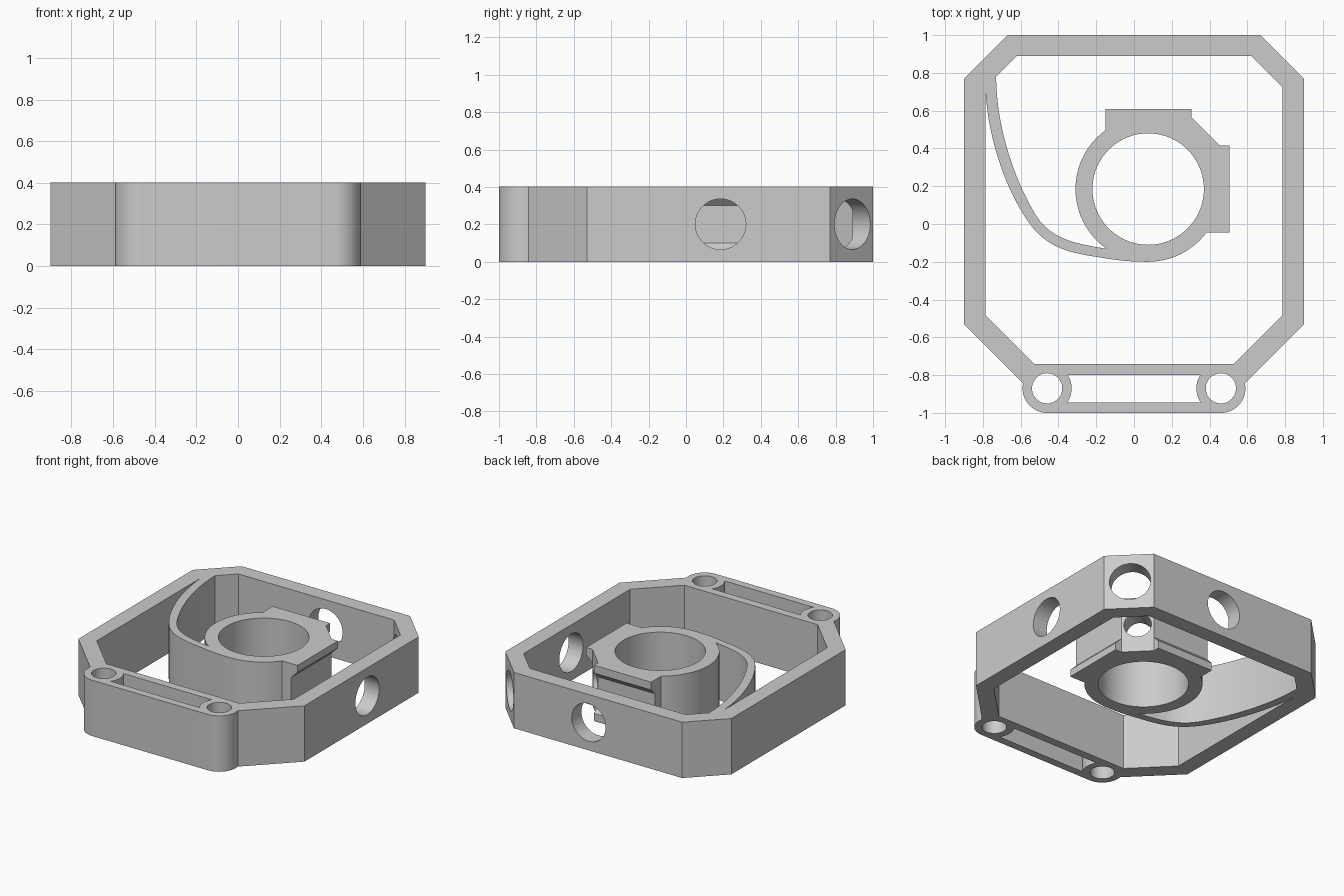
import bpy, bmesh, math
from mathutils import Vector
from mathutils.geometry import interpolate_bezier

cube = bpy.data.objects.get("Cube")
if cube:
    bpy.data.objects.remove(cube, do_unlink=True)

H = 0.402                      # height of every part
MID = H / 2
HUB = Vector((0.075, 0.185, MID))
BOSS = (0.46, -0.87)           # mounting boss centre on the +x side
BOSS_R = 0.13

grey = bpy.data.materials.new("plain_grey")
grey.use_nodes = True
colour = (0.6, 0.6, 0.6, 1)
grey.diffuse_color = colour
grey.node_tree.nodes["Principled BSDF"].inputs["Base Color"].default_value = colour


def prism(name, outline, z0=0.0, z1=H):
    """Upright solid from a plan outline."""
    bm = bmesh.new()
    face = bm.faces.new([bm.verts.new((x, y, z0)) for x, y in outline])
    top = bmesh.ops.extrude_face_region(bm, geom=[face])["geom"]
    moved = [v for v in top if isinstance(v, bmesh.types.BMVert)]
    bmesh.ops.translate(bm, vec=(0, 0, z1 - z0), verts=moved)
    bmesh.ops.recalc_face_normals(bm, faces=bm.faces)
    mesh = bpy.data.meshes.new(name)
    bm.to_mesh(mesh)
    bm.free()
    mesh.materials.append(grey)
    ob = bpy.data.objects.new(name, mesh)
    bpy.context.collection.objects.link(ob)
    return ob


def arc(cx, cy, r, a0, a1, n):
    angles = [math.radians(a0 + (a1 - a0) * i / n) for i in range(n + 1)]
    return [(cx + r * math.cos(a), cy + r * math.sin(a)) for a in angles]


def circle(cx, cy, r, n=64):
    return arc(cx, cy, r, 0, 360, n)[:-1]


def mirrored(half):
    """Close an outline given by its +x half, listed back to front."""
    return half + [(-x, y) for x, y in reversed(half)]


def bore(name, radius, start, end, axis_angle):
    """Level round cutter leaving the hub centre at an angle."""
    ob = prism(name, circle(0, 0, radius, 48), start, end)
    ob.rotation_euler = (0, math.pi / 2, math.radians(axis_angle))
    ob.location = HUB
    return ob


def boolean(target, other, operation="DIFFERENCE"):
    bpy.context.view_layer.update()
    mod = target.modifiers.new(operation.title(), "BOOLEAN")
    mod.operation, mod.object, mod.solver = operation, other, "EXACT"
    bpy.context.view_layer.objects.active = target
    bpy.ops.object.modifier_apply(modifier=mod.name)
    bpy.data.objects.remove(other, do_unlink=True)


def smooth(ob):
    bpy.ops.object.select_all(action="DESELECT")
    ob.select_set(True)
    bpy.context.view_layer.objects.active = ob
    bpy.ops.object.shade_smooth_by_angle(angle=math.radians(25))


# Outer frame with rounded mounting bosses at the front
frame = prism("outer_frame", mirrored(
    [(0.67, 1), (0.9, 0.77), (0.9, -0.53), (0.588, -0.842)]
    + arc(*BOSS, BOSS_R, 0, -90, 16)))
boolean(frame, prism("cavity", mirrored(
    [(0.62, 0.89), (0.785, 0.725), (0.785, -0.485), (0.53, -0.74)]), -0.1, H + 0.1))

# Slot between the bosses, with ends following the boss radius
boolean(frame, prism("slot", mirrored(
    arc(*BOSS, BOSS_R, 147, 215, 12)), -0.1, H + 0.1))
for side in (-1, 1):
    boolean(frame, prism("boss_hole", circle(side * BOSS[0], BOSS[1], 0.08, 48),
                         -0.1, H + 0.1))

# Access holes: side wall, back corner and back wall
for angle in (0, 45, 90):
    boolean(frame, bore("access_hole", 0.135, 0.6, 1.4, angle))
smooth(frame)

# Hub ring with two flanges and a bevelled corner between them
hub = prism("hub", circle(HUB.x, HUB.y, 0.385, 96))
boolean(hub, prism("flanges", [
    (-0.15, 0.185), (-0.15, 0.61), (0.305, 0.61), (0.305, 0.565), (0.455, 0.415),
    (0.505, 0.415), (0.505, -0.045), (0.075, -0.045)]), "UNION")

# Flared groove along each flange
groove = [(0.38, -0.1), (0.38, 0.1), (0.48, 0.2), (0.48, -0.2)]
for angle in (0, 90):
    cutter = prism("groove", groove, -0.4, 0.4)
    cutter.rotation_euler = (math.pi / 2, 0, math.radians(angle))
    cutter.location = HUB
    boolean(hub, cutter)

# Central bore and the small corner hole reaching it
boolean(hub, prism("bore", circle(HUB.x, HUB.y, 0.295, 96), -0.1, H + 0.1))
boolean(hub, bore("corner_hole", 0.09, 0.1, 0.6, 45))
smooth(hub)


# Curved spring arm from the frame wall to the hub
def bend(*points):
    return [(p.x, p.y) for p in interpolate_bezier(*[Vector(p) for p in points], 16)]


outer_edge = (bend((-0.785, 0.69), (-0.77, 0.45), (-0.68, 0.18), (-0.555, 0.005))
              + bend((-0.555, 0.005), (-0.45, -0.14), (-0.32, -0.155), (-0.16, -0.18))[1:]
              + bend((-0.16, -0.18), (-0.08, -0.195), (0, -0.2), (0.075, -0.2))[1:])
inner_edge = (bend((-0.73, 0.78), (-0.73, 0.53), (-0.64, 0.24), (-0.515, 0.04))
              + bend((-0.515, 0.04), (-0.43, -0.09), (-0.29, -0.105), (-0.155, -0.13))[1:])
arm = prism("spring_arm", [(-0.8, 0.78), (-0.8, 0.69)] + outer_edge
            + [(0.075, -0.15)] + inner_edge[::-1])
smooth(arm)
